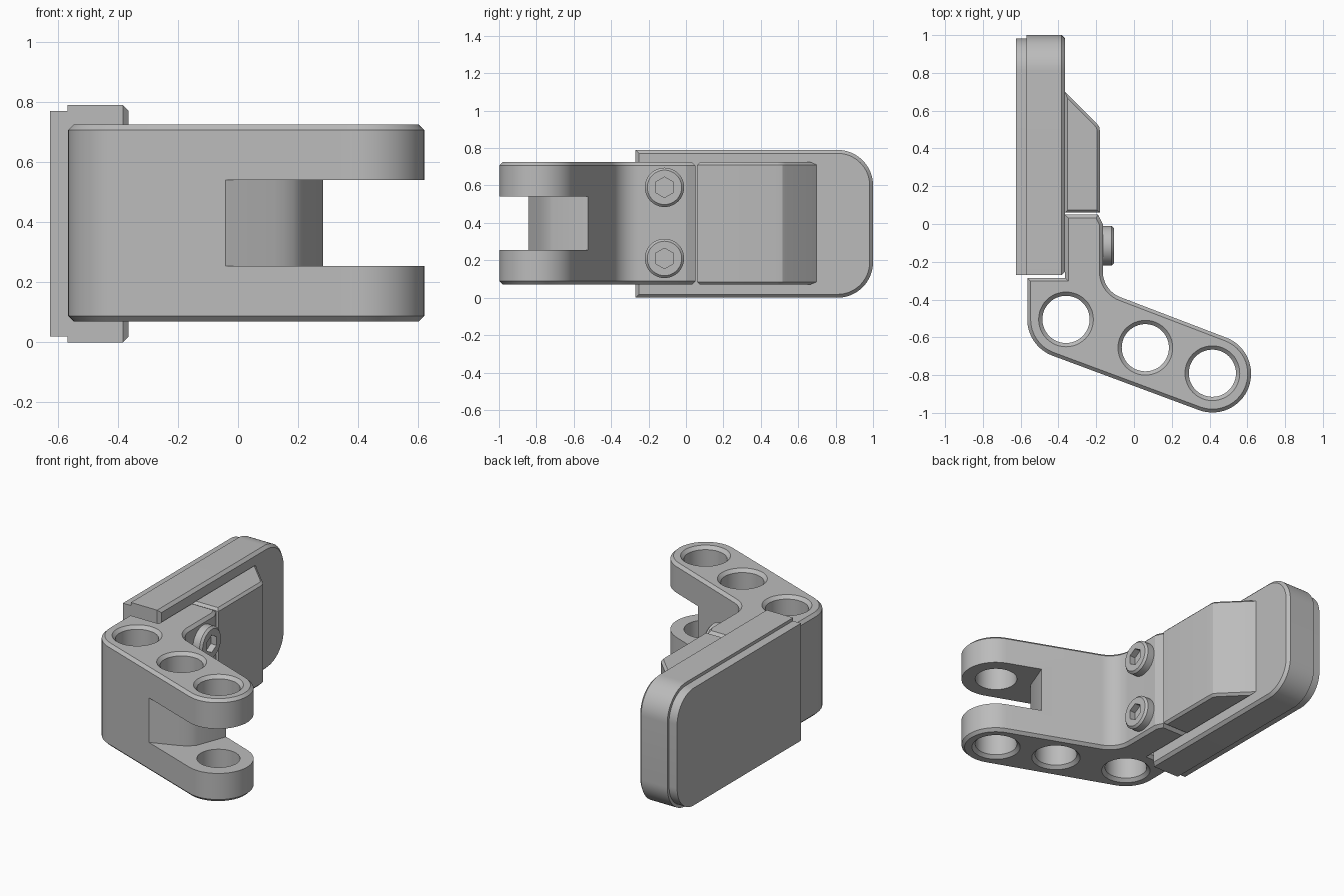
import bpy, bmesh
from math import cos, sin, pi, radians
from mathutils import Vector

if "Cube" in bpy.data.objects:
    bpy.data.objects.remove(bpy.data.objects["Cube"])

grey = bpy.data.materials.new("machined grey")
grey.use_nodes = True
GREY = (0.5, 0.5, 0.5, 1)
grey.diffuse_color = GREY
grey.node_tree.nodes["Principled BSDF"].inputs["Base Color"].default_value = GREY


def arc(cx, cy, r, a0, a1, n=16):
    steps = [radians(a0 + (a1 - a0) * i / n) for i in range(n + 1)]
    return [(cx + r * cos(a), cy + r * sin(a)) for a in steps]


def finish(name, bm):
    bmesh.ops.recalc_face_normals(bm, faces=bm.faces)
    mesh = bpy.data.meshes.new(name)
    bm.to_mesh(mesh)
    bm.free()
    mesh.materials.append(grey)
    obj = bpy.data.objects.new(name, mesh)
    bpy.context.collection.objects.link(obj)
    return obj


def loft(name, rings):
    """Skin closed rings of equal length and cap both ends."""
    bm = bmesh.new()
    rows = [[bm.verts.new(p) for p in ring] for ring in rings]
    for a, b in zip(rows, rows[1:]):
        for i in range(len(a)):
            j = (i + 1) % len(a)
            bm.faces.new((a[i], a[j], b[j], b[i]))
    bm.faces.new(rows[0][::-1])
    bm.faces.new(rows[-1])
    return finish(name, bm)


def prism(name, outline, lo, hi, along_x=False, chamfer=0.0, ends=("lo", "hi")):
    """Extrude an outline along z (or x) and chamfer the rims of chosen ends."""
    place = (lambda u, v, w: (w, u, v)) if along_x else (lambda u, v, w: (u, v, w))
    axis = 0 if along_x else 2
    obj = loft(name, [[place(u, v, w) for u, v in outline] for w in (lo, hi)])
    if chamfer:
        bm = bmesh.new()
        bm.from_mesh(obj.data)
        levels = [{"lo": lo, "hi": hi}[e] for e in ends]
        rim = [e for e in bm.edges
               if any(all(abs(v.co[axis] - w) < 1e-4 for v in e.verts) for w in levels)]
        bmesh.ops.bevel(bm, geom=rim, offset=chamfer, segments=1, affect='EDGES')
        bm.to_mesh(obj.data)
        bm.free()
    return obj


def cut(obj, cutter):
    mod = obj.modifiers.new("cut", 'BOOLEAN')
    mod.operation, mod.solver, mod.object = 'DIFFERENCE', 'EXACT', cutter
    bpy.context.view_layer.objects.active = obj
    bpy.ops.object.modifier_apply(modifier=mod.name)
    bpy.data.objects.remove(cutter)


def smooth(obj):
    bpy.ops.object.select_all(action='DESELECT')
    obj.select_set(True)
    bpy.context.view_layer.objects.active = obj
    bpy.ops.object.shade_smooth_by_angle(angle=radians(25))


BOTTOM, TOP = 0.07, 0.725
TILT = -20.8  # heading of the forked arm

# Bent arm: round nose, round heel, filleted inner corner
outline = [(-0.565, -0.285)]
outline += arc(-0.36, -0.505, 0.205, 180, 270 + TILT)
outline += arc(0.415, -0.793, 0.205, 270 + TILT, 450 + TILT, 32)
outline += arc(-0.02, -0.252, 0.145, 270 + TILT, 180)
outline += [(-0.165, 0.0), (-0.19, 0.05), (-0.366, 0.05), (-0.366, -0.285)]
arm = prism("bent_arm", outline, BOTTOM, TOP, chamfer=0.018)

# Fork slot with a filleted inner corner
slot = [(-0.19, -0.90), (-0.035, -0.84), (0.12, -0.78), (0.155, -0.763),
        (0.185, -0.742), (0.21, -0.715), (0.28, -0.53), (0.36, -0.32),
        (0.9, -0.5), (0.9, -1.2), (0.0, -1.2)]
cut(arm, prism("slot_cutter", slot, 0.255, 0.54))

# Countersunk through holes
for x, y in ((-0.36, -0.505), (0.06, -0.655), (0.415, -0.79)):
    profile = [(0.165, BOTTOM - 0.02), (0.125, BOTTOM + 0.02),
               (0.125, TOP - 0.02), (0.165, TOP + 0.02)]
    rings = [[(px, py, z) for px, py in arc(x, y, r, 0, 352.5, 47)] for r, z in profile]
    cut(arm, loft("hole_cutter", rings))
smooth(arm)

# Clamp block with a sloped end
block_shape = [(-0.366, 0.06), (-0.18, 0.06), (-0.18, 0.49), (-0.184, 0.515),
               (-0.2, 0.535), (-0.366, 0.70)]
smooth(prism("clamp_block", block_shape, BOTTOM, TOP, chamfer=0.015))


# Pad: square front end, rounded back corners
def pad_outline(end, low, high, r):
    return ([(-0.27, low)] + arc(end - r, low + r, r, -90, 0)
            + arc(end - r, high - r, r, 0, 90) + [(-0.27, high)])


smooth(prism("pad_body", pad_outline(1.0, 0.0, 0.79, 0.19), -0.568, -0.365,
             along_x=True, chamfer=0.018, ends=("hi",)))
smooth(prism("pad_facing", pad_outline(0.982, 0.02, 0.77, 0.17), -0.625, -0.56,
             along_x=True))


# Socket head bolts
def bolt_ring(x, r, z, hexagonal=False):
    points = []
    for i in range(48):
        a = 2 * pi * i / 48
        k = r * cos(pi / 6) / cos(a % (pi / 3) - pi / 6) if hexagonal else r
        points.append(Vector((x, -0.115 + k * sin(a), z + k * cos(a))))
    return points


for label, z in (("lower", 0.21), ("upper", 0.59)):
    rings = [bolt_ring(-0.18, 0.105, z), bolt_ring(-0.118, 0.105, z),
             bolt_ring(-0.105, 0.092, z), bolt_ring(-0.105, 0.055, z, True),
             bolt_ring(-0.145, 0.055, z, True)]
    smooth(loft(label + "_bolt", rings))
